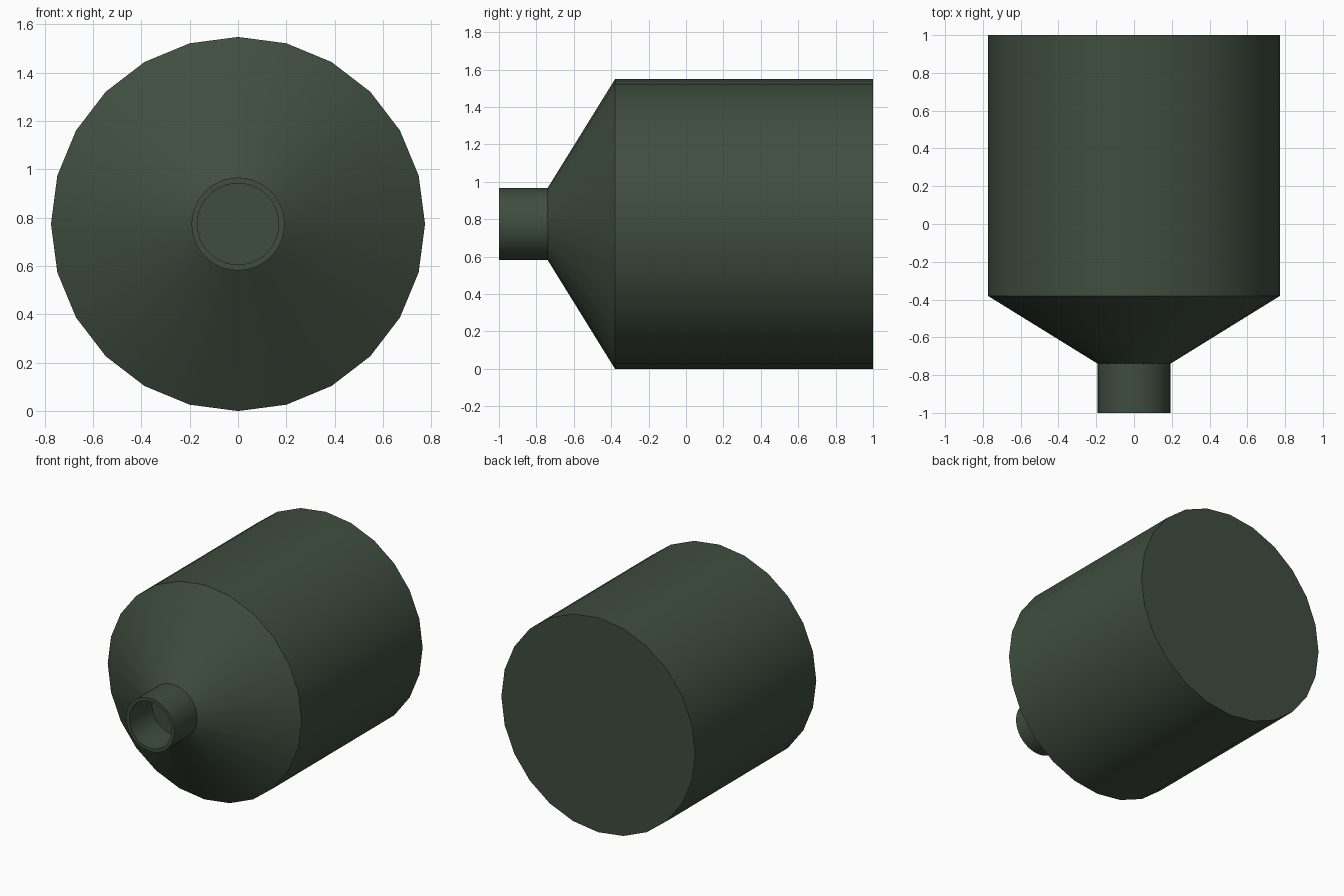
import bpy, bmesh
from math import sin, cos, tau, radians

if "Cube" in bpy.data.objects:
    bpy.data.objects.remove(bpy.data.objects["Cube"])

RADIUS = 0.774

paint = bpy.data.materials.new("dark_green")
paint.diffuse_color = (0.05, 0.075, 0.05, 1)
paint.use_nodes = True
paint.node_tree.nodes["Principled BSDF"].inputs["Base Color"].default_value = paint.diffuse_color


def lathe(name, profile, sides, closed=False):
    """Revolve (radius, y) points round the y axis; open ends are capped."""
    bm = bmesh.new()
    rings = [[bm.verts.new((r * cos(tau * i / sides), y, RADIUS + r * sin(tau * i / sides)))
              for i in range(sides)] for r, y in profile]
    pairs = list(zip(rings, rings[1:]))
    if closed:
        pairs.append((rings[-1], rings[0]))
    for a, b in pairs:
        for i in range(sides):
            j = (i + 1) % sides
            bm.faces.new((a[i], a[j], b[j], b[i]))
    if not closed:
        bm.faces.new(rings[0])
        bm.faces.new(rings[-1])
    bmesh.ops.recalc_face_normals(bm, faces=bm.faces)
    mesh = bpy.data.meshes.new(name)
    bm.to_mesh(mesh)
    bm.free()
    mesh.materials.append(paint)
    obj = bpy.data.objects.new(name, mesh)
    bpy.context.collection.objects.link(obj)
    bpy.ops.object.select_all(action='DESELECT')
    obj.select_set(True)
    bpy.context.view_layer.objects.active = obj
    bpy.ops.object.shade_smooth_by_angle(angle=radians(30))
    return obj


# Drum with conical shoulder
lathe("tank_body", [(0.192, -0.74), (RADIUS, -0.38), (RADIUS, 1.0)], 24)

# Hollow spout, its bore ending at the shoulder
lathe("spout", [(0.168, -1.0), (0.192, -1.0), (0.192, -0.738), (0.168, -0.738)], 64, closed=True)
